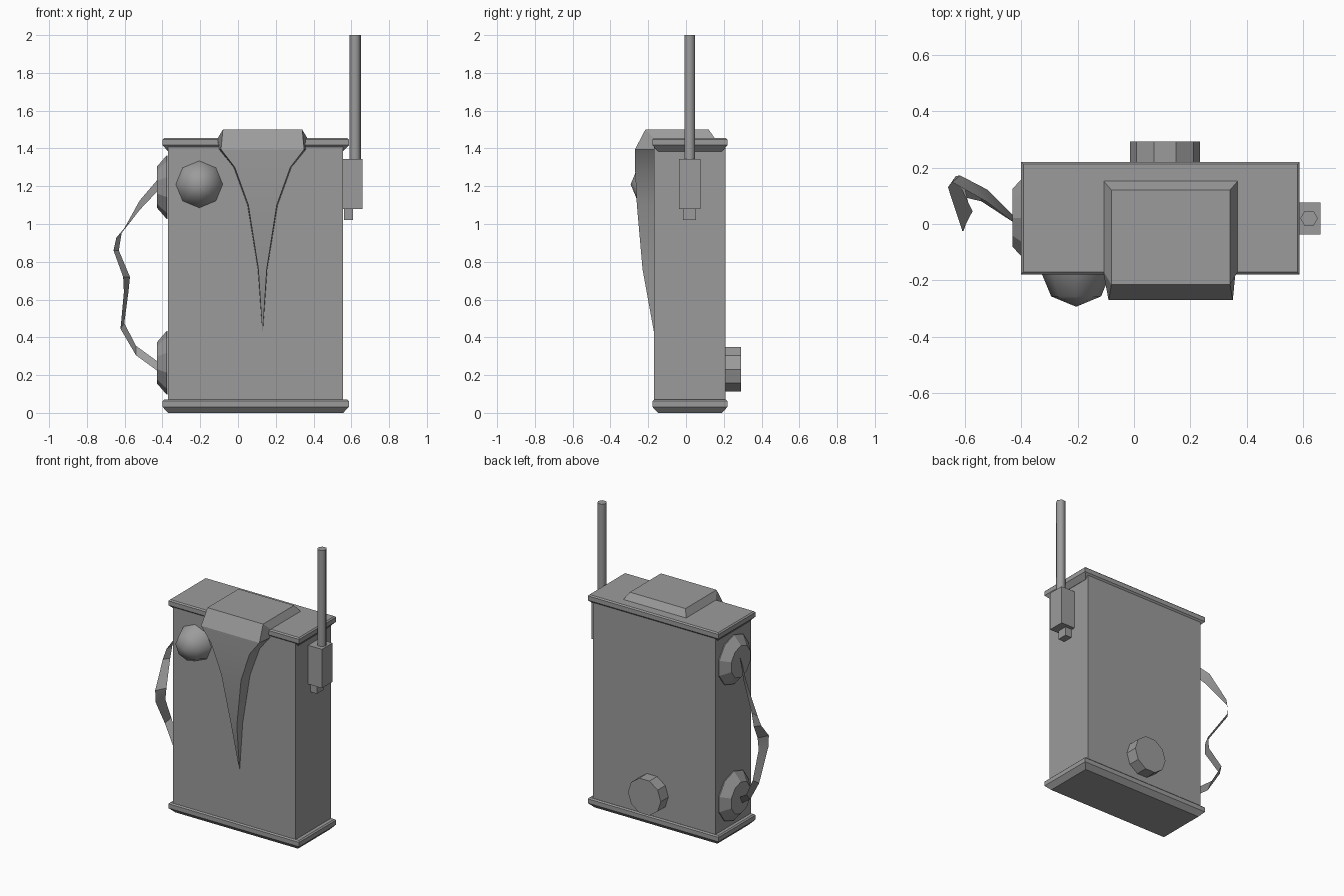
import bpy, math
from mathutils import Vector

if "Cube" in bpy.data.objects:
    bpy.data.objects.remove(bpy.data.objects["Cube"], do_unlink=True)

grey = bpy.data.materials.new("plain_grey")
grey.use_nodes = True
grey.diffuse_color = (0.33, 0.33, 0.33, 1)
grey.node_tree.nodes["Principled BSDF"].inputs["Base Color"].default_value = (0.33, 0.33, 0.33, 1)


def loft(name, rings, closed=True, smooth=None):
    """Skin equal-length point rings in order; closed rings get end caps."""
    n = len(rings[0])
    verts = [p for ring in rings for p in ring]
    faces = []
    for r in range(len(rings) - 1):
        for i in range(n if closed else n - 1):
            j = (i + 1) % n
            faces.append((r*n + i, r*n + j, (r+1)*n + j, (r+1)*n + i))
    if closed:
        faces.append(tuple(reversed(range(n))))
        faces.append(tuple(range(len(verts) - n, len(verts))))
    mesh = bpy.data.meshes.new(name)
    mesh.from_pydata(verts, [], faces)
    mesh.materials.append(grey)
    obj = bpy.data.objects.new(name, mesh)
    bpy.context.collection.objects.link(obj)
    bpy.context.view_layer.objects.active = obj
    for other in bpy.context.selected_objects:
        other.select_set(False)
    obj.select_set(True)
    bpy.ops.object.mode_set(mode='EDIT')
    bpy.ops.mesh.select_all(action='SELECT')
    bpy.ops.mesh.remove_doubles(threshold=0.0005)
    bpy.ops.mesh.normals_make_consistent(inside=False)
    bpy.ops.object.mode_set(mode='OBJECT')
    if smooth:
        bpy.ops.object.shade_smooth_by_angle(angle=math.radians(smooth))
    return obj


def box(name, x0, x1, y0, y1, profile):
    """Stack of rectangles; profile holds (height, inset) pairs."""
    loft(name, [[(x0+d, y0+d, z), (x1-d, y0+d, z), (x1-d, y1-d, z), (x0+d, y1-d, z)]
                for z, d in profile])


def turned(name, centre, axis, profile, sides, smooth=None):
    """Turned part along an axis; profile holds (distance, radius) pairs."""
    axis = Vector(axis)
    u = Vector((0, 0, 1)) if axis.x else Vector((1, 0, 0))
    v = axis.cross(u)
    steps = [2 * math.pi * i / sides for i in range(sides)]
    loft(name, [[Vector(centre) + axis*d + r*(u*math.cos(a) + v*math.sin(a)) for a in steps]
                for d, r in profile], smooth=smooth)


# Case with its rimmed base and lid
box("case_body", -0.37, 0.555, -0.17, 0.21, [(0.05, 0), (1.41, 0)])
rim = [(0, 0.03), (0.032, 0), (0.062, 0), (0.07, 0.008)]
box("base_rim", -0.40, 0.587, -0.178, 0.22, rim)
box("lid_rim", -0.40, 0.587, -0.178, 0.22, [(1.385 + z, d) for z, d in rim])

# Tapered flap folding over the lid: outer (y, z, half width), inner (y, z, half width)
flap = [((0.155, 1.45, 0.24), (0.155, 1.45, 0.24)),
        ((0.12, 1.50, 0.21), (0.12, 1.45, 0.24)),
        ((-0.215, 1.50, 0.21), (-0.165, 1.45, 0.24)),
        ((-0.27, 1.395, 0.22), (-0.165, 1.395, 0.23)),
        ((-0.27, 1.30, 0.147), (-0.165, 1.30, 0.153)),
        ((-0.26, 1.10, 0.075), (-0.165, 1.10, 0.08)),
        ((-0.23, 0.76, 0.022), (-0.165, 0.76, 0.025)),
        ((-0.17, 0.43, 0.001), (-0.165, 0.42, 0.001))]
mid = 0.13
loft("front_flap", [[(mid-a[2], a[0], a[1]), (mid+a[2], a[0], a[1]),
                     (mid+b[2], b[0], b[1]), (mid-b[2], b[0], b[1])] for a, b in flap], smooth=25)

# Faceted dome on the front
dome_r = 0.125
dome = [(dome_r*math.sin(t), dome_r*math.cos(t)) for t in (0, math.pi/4, math.pi/2)]
turned("front_dome", (-0.205, -0.168, 1.21), (0, -1, 0), dome, 8, smooth=60)

# Knob on the back
turned("back_knob", (0.11, 0.20, 0.23), (0, 1, 0), [(0, 0.124), (0.092, 0.124)], 10)

# Strap mounts on the side
for label, z in (("upper", 1.195), ("lower", 0.265)):
    turned(label + "_strap_mount", (-0.372, 0.022, z), (-1, 0, 0),
           [(0, 0.168), (0.006, 0.168), (0.058, 0.108)], 10)

# Twisting strap: centre point and half-width vector
strap = [((-0.43, 0.02, 1.20), (0, 0.012, 0.03)),
         ((-0.52, 0.10, 1.10), (0, 0.022, 0.025)),
         ((-0.63, 0.16, 0.94), (0.014, 0.012, 0.012)),
         ((-0.645, 0.15, 0.86), (0.014, 0.02, 0.0)),
         ((-0.59, 0.01, 0.72), (0.018, 0.035, 0.0)),
         ((-0.592, 0.01, 0.64), (0.012, 0.035, 0.0)),
         ((-0.612, 0.12, 0.46), (0.01, 0.02, 0.015)),
         ((-0.54, 0.10, 0.33), (0, 0.02, 0.025)),
         ((-0.43, 0.02, 0.25), (0, 0.012, 0.025))]
loft("side_strap", [[Vector(c) - Vector(w), Vector(c) + Vector(w)] for c, w in strap],
     closed=False, smooth=40)

# Antenna with its holder and plug
box("antenna_holder", 0.555, 0.66, -0.037, 0.077, [(1.08, 0), (1.345, 0)])
box("antenna_plug", 0.56, 0.608, -0.017, 0.053, [(1.02, 0), (1.085, 0)])
turned("antenna_rod", (0.62, 0.02, 1.34), (0, 0, 1), [(0, 0.031), (0.66, 0.031)], 6, smooth=65)
